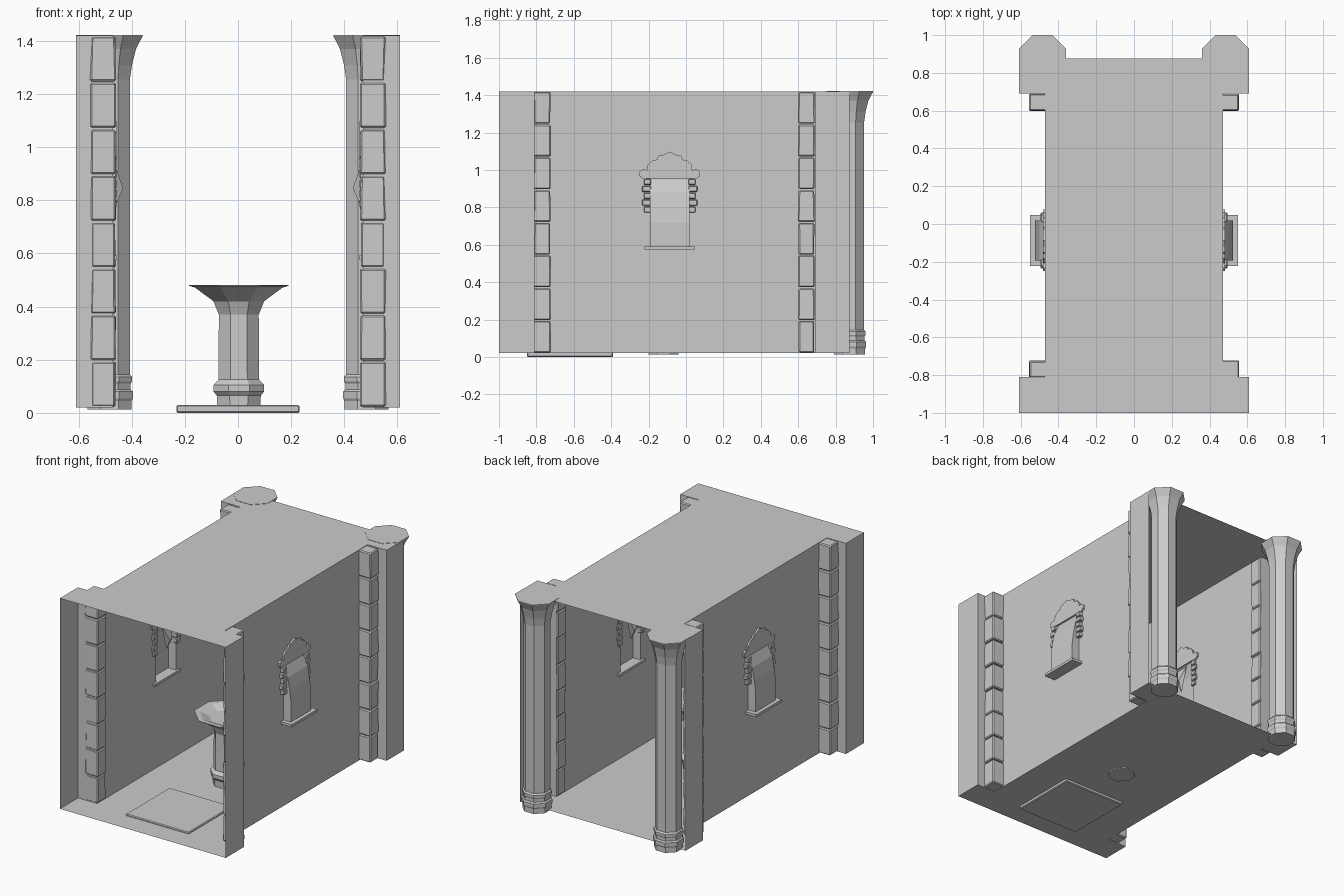
import bpy, bmesh, math, random
from mathutils import Vector

if "Cube" in bpy.data.objects:
    bpy.data.objects.remove(bpy.data.objects["Cube"])

random.seed(4)
FLOOR, CEIL = 0.02, 1.42
WC = -0.087                      # window centre in y


def make(name, verts, faces):
    me = bpy.data.meshes.new(name)
    me.from_pydata([tuple(v) for v in verts], [], faces)
    me.update()
    ob = bpy.data.objects.new(name, me)
    bpy.context.collection.objects.link(ob)
    return ob


def sided(name, s, verts, faces):
    """Make a part on side s (+1 right, -1 left), flipping faces when mirrored."""
    if s < 0:
        verts = [(-x, y, z) for x, y, z in verts]
        faces = [f[::-1] for f in faces]
    return make(name, verts, faces)


def prism_x(name, s, outline, x0, x1):
    """Extrude a (y, z) outline between two x positions."""
    n = len(outline)
    v = [(x0, y, z) for y, z in outline] + [(x1, y, z) for y, z in outline]
    f = [tuple(range(n))[::-1], tuple(range(n, 2 * n))]
    f += [(i, (i + 1) % n, n + (i + 1) % n, n + i) for i in range(n)]
    return sided(name, s, v, f)


def box(name, s, x0, x1, y0, y1, z0, z1, bev=0.0, jitter=0.0):
    ob = prism_x(name, s, [(y0, z0), (y1, z0), (y1, z1), (y0, z1)], x0, x1)
    if jitter:
        top, bot = random.uniform(0, jitter), random.uniform(0, jitter)
        c = Vector(((x0 + x1) / 2 * s, (y0 + y1) / 2, 0))
        for vt in ob.data.vertices:
            k = 1 - (top if vt.co.z > (z0 + z1) / 2 else bot)
            vt.co.x = c.x + (vt.co.x - c.x) * k
            vt.co.y = c.y + (vt.co.y - c.y) * k
    if bev:
        m = ob.modifiers.new("bevel", "BEVEL")
        m.width, m.segments = bev, 1
    return ob


def octagon_lathe(name, cx, cy, profile):
    """Eight-sided turned part, flats facing the axes; profile = (flat radius, z)."""
    v, f = [], []
    for r, z in profile:
        R = r / math.cos(math.pi / 8)
        for i in range(8):
            a = math.pi / 8 + i * math.pi / 4
            v.append((cx + R * math.cos(a), cy + R * math.sin(a), z))
    n = len(profile)
    for k in range(n - 1):
        for i in range(8):
            j = (i + 1) % 8
            f.append((k * 8 + i, k * 8 + j, k * 8 + 8 + j, k * 8 + 8 + i))
    f.append(tuple(range(8))[::-1])
    f.append(tuple(range((n - 1) * 8, n * 8)))
    return make(name, v, f)


# floor and ceiling sheets share one stepped plan
half = [(0.61, -1), (0.61, -0.81), (0.47, -0.81), (0.47, 0.69), (0.61, 0.69), (0.61, 0.875)]
plan = half + [(-x, y) for x, y in reversed(half)]
ids = tuple(range(len(plan)))
make("floor", [(x, y, FLOOR) for x, y in plan], [ids])
make("ceiling", [(x, y, CEIL) for x, y in plan], [ids[::-1]])

# floor slab and font
box("floor_slab", 1, -0.232, 0.232, -0.85, -0.39, 0.0, 0.03, bev=0.005)
octagon_lathe("font_pedestal", 0.003, -0.12, [
    (0.08, 0.012), (0.083, 0.065), (0.095, 0.08), (0.095, 0.105), (0.077, 0.125),
    (0.075, 0.37), (0.095, 0.42), (0.165, 0.472), (0.187, 0.478), (0.187, 0.482),
    (0.155, 0.48), (0.10, 0.455)])

for s in (1, -1):
    side = "right" if s > 0 else "left"

    # stepped wall strips, leaving out the long middle run
    for i in (0, 1, 3, 4):
        (xa, ya), (xb, yb) = half[i], half[i + 1]
        sided(f"wall_step_{side}_{i}", s,
              [(xa, ya, FLOOR), (xb, yb, FLOOR), (xb, yb, CEIL), (xa, ya, CEIL)], [(3, 2, 1, 0)])

    # middle wall with a window opening
    y0, y1, z0, z1 = WC - 0.105, WC + 0.105, 0.59, 0.95
    ys, zs = [-0.81, y0, y1, 0.69], [FLOOR, z0, z1, CEIL]
    wv = [(0.47, y, z) for z in zs for y in ys]
    wf = [(r * 4 + c, r * 4 + c + 4, r * 4 + c + 5, r * 4 + c + 1)
          for r in range(3) for c in range(3) if (r, c) != (1, 1)]
    sided(f"wall_{side}", s, wv, wf)

    # niche pushed outward behind the opening, curving back in at the top
    prof = [(0.47, z0), (0.525, z0), (0.525, 0.72), (0.515, 0.8), (0.5, 0.88), (0.47, z1)]
    n = len(prof)
    nv = [(x, y0, z) for x, z in prof] + [(x, y1, z) for x, z in prof]
    nf = [(i, n + i, n + i + 1, i + 1) for i in range(n - 1)]
    nf += [tuple(range(n)), tuple(range(n, 2 * n))[::-1]]
    sided(f"window_niche_{side}", s, nv, nf)
    box(f"window_sill_{side}", s, 0.455, 0.55, WC - 0.135, WC + 0.135, 0.575, 0.592)

    # small stacked jamb stones
    for d in (-1, 1):
        for k in range(5):
            w = 0.148 if k % 2 else 0.138
            a, b = sorted((WC + d * 0.1, WC + d * w))
            z = 0.772 + k * 0.037
            box(f"jamb_stone_{side}_{d}_{k}", s, 0.457, 0.495, a, b, z, z + 0.032, bev=0.004)

    # scalloped arch crest over the window
    h = [(0.1, 0.955), (0.14, 0.952), (0.16, 0.965), (0.163, 0.99), (0.147, 1.003),
         (0.12, 1.0), (0.118, 1.025), (0.095, 1.05), (0.07, 1.055), (0.06, 1.078), (0.035, 1.08)]
    crest = [(WC + a, z) for a, z in h] + [(WC, 1.098)] + [(WC - a, z) for a, z in reversed(h)]
    prism_x(f"window_crest_{side}", s, crest, 0.458, 0.482)

    # pointed keystone ornament facing the room
    kv = [(0.465, WC - 0.05, 0.94), (0.465, WC + 0.05, 0.94), (0.465, WC, 0.77),
          (0.432, WC - 0.012, 0.845), (0.432, WC + 0.012, 0.845)]
    sided(f"window_ornament_{side}", s, kv,
          [(0, 1, 4, 3), (1, 2, 4), (2, 0, 3), (2, 3, 4), (0, 2, 1)])

    # corner stones at both inner corners
    for end, (a, b) in {"front": (-0.817, -0.722), "back": (0.598, 0.69)}.items():
        step = (CEIL - FLOOR) / 8
        for k in range(8):
            z = FLOOR + k * step
            box(f"corner_stone_{end}_{side}_{k}", s, 0.458, 0.557, a, b,
                z + 0.003, z + step - 0.003, bev=0.006, jitter=0.12)

    # eight-sided columns at the back with flared capitals
    octagon_lathe(f"column_{side}", s * 0.484, 0.875, [
        (0.083, 0.012), (0.083, 0.045), (0.088, 0.055), (0.088, 0.08), (0.08, 0.088),
        (0.08, 0.11), (0.085, 0.118), (0.085, 0.135), (0.077, 0.145), (0.077, 1.255),
        (0.085, 1.31), (0.1, 1.37), (0.125, 1.418), (0.125, 1.422)])
